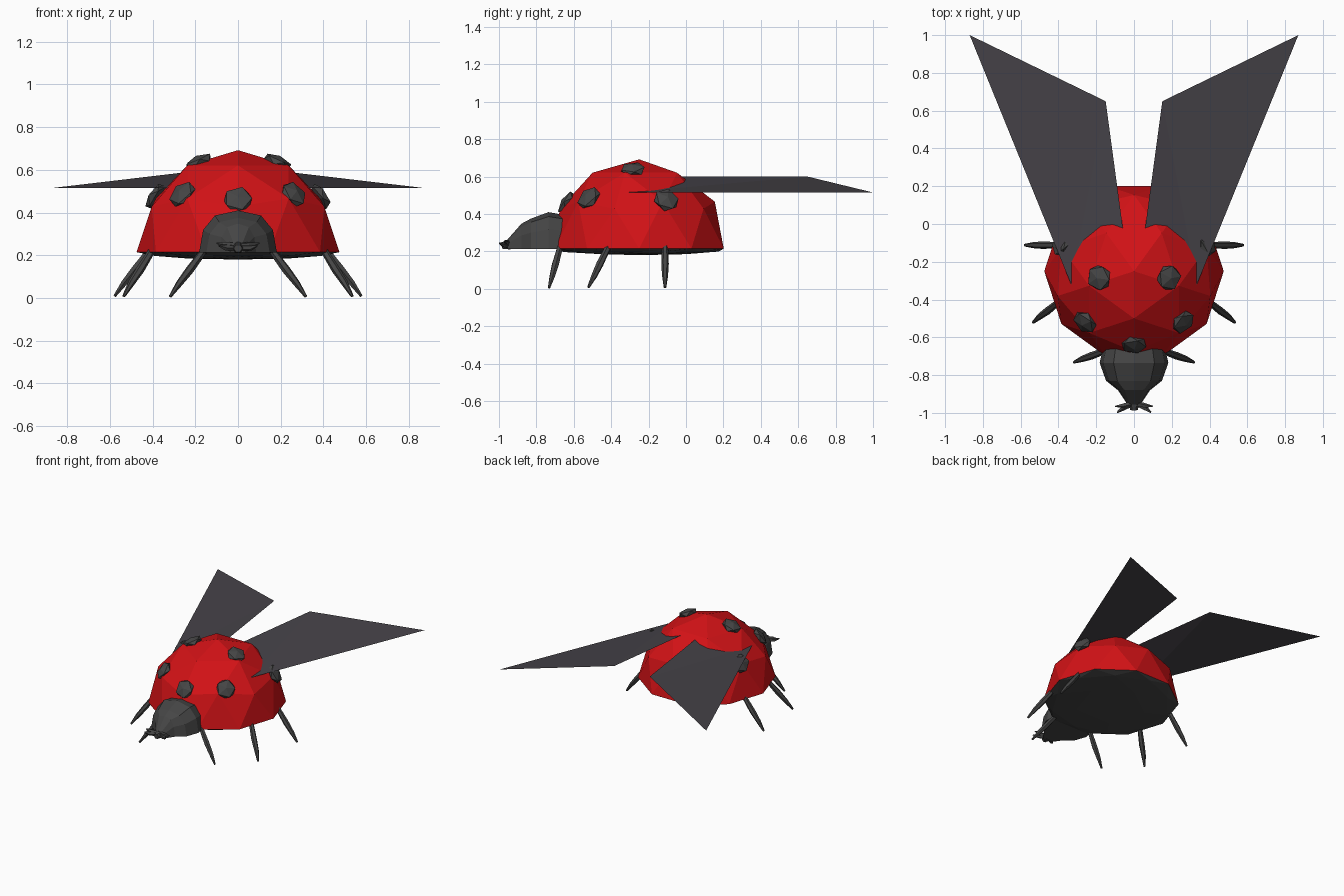
import bpy, bmesh, math
from mathutils import Vector, Matrix

if "Cube" in bpy.data.objects:
    bpy.data.objects.remove(bpy.data.objects["Cube"])

C = Vector((0, -0.25, 0.215))      # dome centre at rim level
R, H = 0.475, 0.477                # dome radius and height


def material(name, rgb):
    m = bpy.data.materials.new(name)
    m.diffuse_color = (*rgb, 1)
    m.use_nodes = True
    m.node_tree.nodes["Principled BSDF"].inputs["Base Color"].default_value = m.diffuse_color
    return m


RED = material("shell_red", (0.65, 0.006, 0.008))
DARK = material("dark_grey", (0.06, 0.06, 0.06))
WING = material("wing_grey", (0.06, 0.055, 0.065))


def finish(name, bm, mat, recalc=True):
    if recalc:
        bmesh.ops.recalc_face_normals(bm, faces=bm.faces[:])
    me = bpy.data.meshes.new(name)
    bm.to_mesh(me)
    bm.free()
    me.materials.append(mat)
    ob = bpy.data.objects.new(name, me)
    bpy.context.collection.objects.link(ob)
    return ob


def loft(name, rings, mat):
    """Skin a list of closed rings and cap both ends."""
    bm = bmesh.new()
    vs = [[bm.verts.new(p) for p in ring] for ring in rings]
    n = len(vs[0])
    for a, b in zip(vs, vs[1:]):
        for i in range(n):
            j = (i + 1) % n
            bm.faces.new((a[i], a[j], b[j], b[i]))
    bm.faces.new(vs[0])
    bm.faces.new(vs[-1])
    return finish(name, bm, mat)


def limb(name, pts, radii, mat, sides=6):
    """Tapered tube along a short path."""
    pts = [Vector(p) for p in pts]
    q = (pts[-1] - pts[0]).to_track_quat('Z', 'Y')
    rings = [[p + q @ Vector((r * math.cos(t), r * math.sin(t), 0))
              for t in (2 * math.pi * k / sides for k in range(sides))]
             for p, r in zip(pts, radii)]
    return loft(name, rings, mat)


def half_ball(name, sign, height, mat):
    """Upper or lower half of a faceted ball, sitting on the rim."""
    bm = bmesh.new()
    bmesh.ops.create_icosphere(bm, subdivisions=2, radius=1)
    bmesh.ops.delete(bm, geom=[v for v in bm.verts if v.co.z * sign < -0.01], context='VERTS')
    turn = Matrix.Rotation(-math.pi / 2, 4, 'Z')
    bm.transform(Matrix.Translation(C) @ Matrix.Diagonal((R, R, height, 1)) @ turn)
    return finish(name, bm, mat, recalc=False)


# Red dome and shallow dark belly
half_ball("shell", 1, H, RED)
half_ball("belly", -1, 0.035, DARK)

# Spots lying flat on the dome
spots = [(0, -0.64, 0.46)]
for s in (-1, 1):
    spots += [(s * 0.26, -0.52, 0.485), (s * 0.185, -0.285, 0.638), (s * 0.385, -0.105, 0.475)]
for k, p in enumerate(spots):
    p = Vector(p)
    d = p - C
    n = Vector((d.x / R**2, d.y / R**2, d.z / H**2))
    bm = bmesh.new()
    bmesh.ops.create_icosphere(bm, subdivisions=1, radius=1)
    bm.transform(Matrix.Translation(p) @ n.to_track_quat('Z', 'Y').to_matrix().to_4x4()
                 @ Matrix.Diagonal((0.073, 0.073, 0.03, 1)))
    finish(f"spot_{k + 1}", bm, DARK)

# Head: flat-bottomed arched sections shrinking to the snout
head = []
for y, w, h in [(-0.64, 0.16, 0.18), (-0.735, 0.182, 0.197), (-0.83, 0.148, 0.162),
                (-0.88, 0.085, 0.135), (-0.955, 0.035, 0.05)]:
    head.append([(w * math.copysign(abs(math.cos(a))**0.75, math.cos(a)), y,
                  0.213 + h * math.sin(a)**0.9 if 0 < k < 6 else 0.213)
                 for k, a in ((k, k * math.pi / 6) for k in range(7))])
loft("head", head, DARK)

# Snout tip
limb("snout", [(0, -0.94, 0.236), (0, -0.985, 0.232)], (0.03, 0.02), DARK)

for s, side in ((-1, "right"), (1, "left")):
    # Mouth feelers
    limb(f"upper_feeler_{side}", [(s * 0.01, -0.95, 0.245), (s * 0.06, -0.962, 0.25), (s * 0.1, -0.965, 0.256)],
         (0.015, 0.013, 0.003), DARK, 5)
    limb(f"lower_feeler_{side}", [(s * 0.01, -0.95, 0.235), (s * 0.06, -0.975, 0.235), (s * 0.09, -0.998, 0.245)],
         (0.016, 0.014, 0.004), DARK, 5)

    # Legs: hip, knee, ankle, foot
    for name, hip, foot in [("front_leg", (0.15, -0.67, 0.235), (0.318, -0.732, 0.006)),
                            ("middle_leg", (0.395, -0.41, 0.235), (0.535, -0.522, 0.008)),
                            ("rear_leg", (0.405, -0.112, 0.235), (0.578, -0.112, 0.008))]:
        a, b = Vector(hip), Vector(foot)
        pts = [a, a.lerp(b, 0.45), a.lerp(b, 0.72) + Vector((0.004, 0, -0.002)), b]
        limb(f"{name}_{side}", [(s * p.x, p.y, p.z) for p in pts], (0.016, 0.02, 0.016, 0.007), DARK)

    # Thin spread wing, its root buried in the dome
    bm = bmesh.new()
    quad = [(0.333, -0.32, 0.515), (0.87, 1.0, 0.515), (0.15, 0.65, 0.6), (0.035, -0.2, 0.6)]
    v = [bm.verts.new((s * x, y, z)) for x, y, z in quad]
    for tri in ((0, 1, 2), (0, 2, 3)):
        f = [v[i] for i in tri]
        bm.faces.new(f if s > 0 else f[::-1])
    finish(f"wing_{side}", bm, WING, recalc=False)
